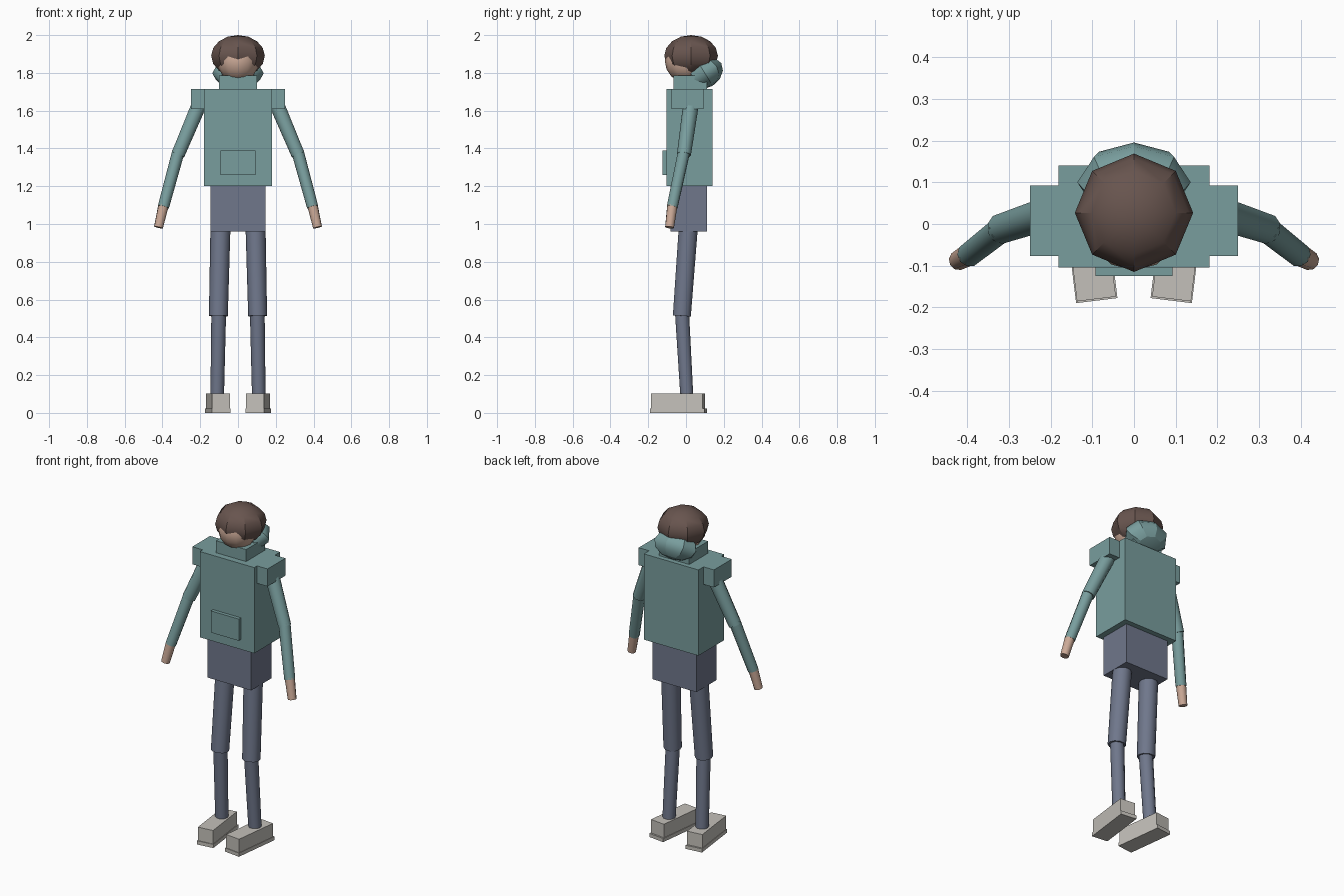
import bpy, math
from mathutils import Vector, Matrix

if "Cube" in bpy.data.objects:
    bpy.data.objects.remove(bpy.data.objects["Cube"])


def material(name, rgb):
    m = bpy.data.materials.new(name)
    m.diffuse_color = (*rgb, 1)
    m.use_nodes = True
    m.node_tree.nodes["Principled BSDF"].inputs["Base Color"].default_value = m.diffuse_color
    return m


TEAL = material("teal cloth", (0.19, 0.34, 0.34))
SLATE = material("slate cloth", (0.16, 0.185, 0.26))
BROWN = material("brown hair", (0.138, 0.09, 0.077))
SKIN = material("skin", (0.60, 0.40, 0.31))
PALE = material("pale shoe", (0.55, 0.53, 0.49))


def finish(name, mat, smooth=0):
    ob = bpy.context.object
    ob.name = name
    ob.data.materials.append(mat)
    if smooth:
        bpy.ops.object.shade_smooth_by_angle(angle=math.radians(smooth))
    return ob


def box(name, mat, lo, hi, turn=0):
    """Box between two corners, optionally turned about z."""
    lo, hi = Vector(lo), Vector(hi)
    bpy.ops.mesh.primitive_cube_add(size=1, location=(lo + hi) / 2, rotation=(0, 0, turn))
    bpy.context.object.scale = hi - lo
    return finish(name, mat)


def limb(name, mat, a, b, ra, rb):
    """Tapered tube from a to b."""
    a, b = Vector(a), Vector(b)
    bpy.ops.mesh.primitive_cone_add(vertices=10, radius1=ra, radius2=rb, depth=(b - a).length)
    ob = bpy.context.object
    ob.matrix_world = Matrix.Translation((a + b) / 2) @ (b - a).to_track_quat('Z', 'Y').to_matrix().to_4x4()
    return finish(name, mat, 50)


def ball(name, mat, loc, radii, seg, rings, tilt=0, smooth=30):
    bpy.ops.mesh.primitive_uv_sphere_add(segments=seg, ring_count=rings, radius=1,
                                         location=loc, rotation=(tilt, 0, 0))
    bpy.context.object.scale = radii
    return finish(name, mat, smooth)


# Body
box("torso", TEAL, (-0.181, -0.104, 1.20), (0.181, 0.141, 1.715))
box("pocket", TEAL, (-0.093, -0.125, 1.26), (0.093, -0.10, 1.39))
box("collar", TEAL, (-0.10, -0.066, 1.70), (0.10, 0.112, 1.787))
box("pelvis", SLATE, (-0.146, -0.083, 0.96), (0.146, 0.11, 1.21))

# Head, hair and lowered hood
ball("head", SKIN, (0, 0.0, 1.862), (0.11, 0.112, 0.112), 12, 8, smooth=40)
ball("hair", BROWN, (0, 0.027, 1.89), (0.142, 0.142, 0.11), 8, 8)
ball("hood", TEAL, (0, 0.1, 1.798), (0.136, 0.102, 0.078), 8, 6, tilt=math.radians(32))

for side, s in (("left", 1), ("right", -1)):
    # Arm
    x0, x1 = sorted((s * 0.175, s * 0.25))
    box(side + "_shoulder", TEAL, (x0, -0.077, 1.61), (x1, 0.092, 1.715))
    limb(side + "_upper_arm", TEAL, (s * 0.194, 0.03, 1.66), (s * 0.318, -0.011, 1.367), 0.042, 0.037)
    limb(side + "_forearm", TEAL, (s * 0.315, -0.01, 1.385), (s * 0.395, -0.073, 1.09), 0.033, 0.030)
    limb(side + "_hand", SKIN, (s * 0.394, -0.072, 1.10), (s * 0.421, -0.087, 0.982), 0.028, 0.024)
    # Leg
    limb(side + "_thigh", SLATE, (s * 0.093, 0.012, 0.98), (s * 0.104, -0.022, 0.513), 0.053, 0.050)
    limb(side + "_shin", SLATE, (s * 0.102, -0.021, 0.53), (s * 0.110, 0.004, 0.095), 0.039, 0.036)
    # Shoe, toe turned slightly inward
    cx, turn = s * 0.107, s * math.radians(-7)
    box(side + "_shoe", PALE, (cx - 0.047, -0.181, 0.02), (cx + 0.047, 0.095, 0.103), turn)
    box(side + "_sole", PALE, (cx - 0.050, -0.185, 0.0), (cx + 0.050, 0.105, 0.022), turn)
